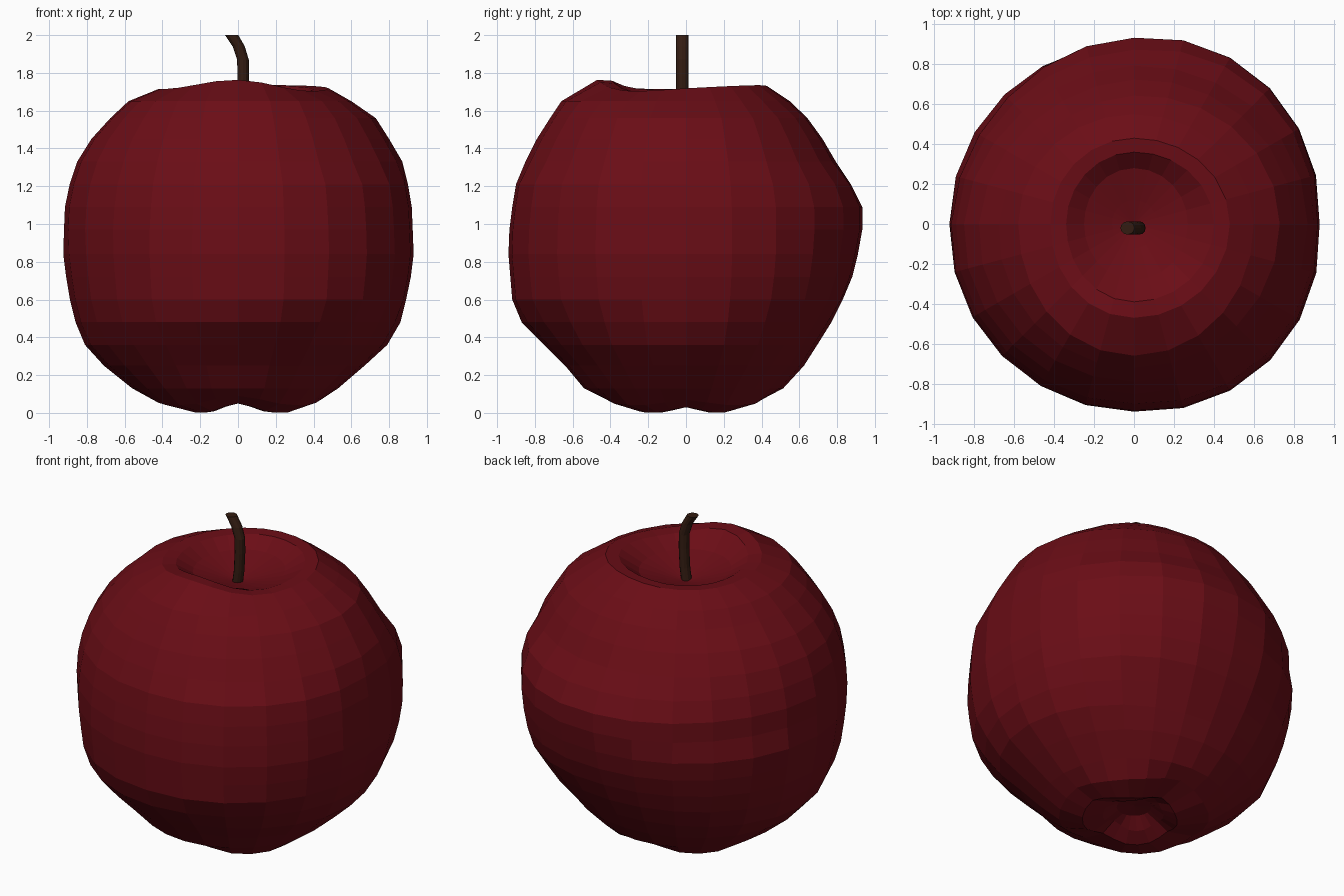
import bpy, bmesh
from math import cos, sin, pi, radians

if "Cube" in bpy.data.objects:
    bpy.data.objects.remove(bpy.data.objects["Cube"])


def material(name, color):
    m = bpy.data.materials.new(name)
    m.diffuse_color = color
    m.use_nodes = True
    m.node_tree.nodes["Principled BSDF"].inputs["Base Color"].default_value = m.diffuse_color
    return m


def loft(name, rings, mat, caps=None):
    """Skin a stack of equal point rings; caps are optional pole points."""
    bm = bmesh.new()
    rows = [[bm.verts.new(p) for p in ring] for ring in rings]
    n = len(rows[0])
    for a, b in zip(rows, rows[1:]):
        for i in range(n):
            j = (i + 1) % n
            bm.faces.new((a[i], a[j], b[j], b[i]))
    if caps:
        for row, pole in ((rows[0], caps[0]), (rows[-1], caps[1])):
            v = bm.verts.new(pole)
            for i in range(n):
                bm.faces.new((row[i], row[(i + 1) % n], v))
    else:
        bm.faces.new(rows[0])
        bm.faces.new(rows[-1])
    bmesh.ops.recalc_face_normals(bm, faces=bm.faces)
    me = bpy.data.meshes.new(name)
    bm.to_mesh(me)
    bm.free()
    me.materials.append(mat)
    ob = bpy.data.objects.new(name, me)
    bpy.context.collection.objects.link(ob)
    return ob


def lobe(a, degrees, power=2):
    """Smooth bump around one direction."""
    return max(0, cos(a - radians(degrees))) ** power


# Height, then radius towards right, back, left and front
profile = [
    (.10, .10, .10, .10, .10), (.05, .18, .17, .17, .18),
    (.01, .31, .25, .25, .28), (.05, .43, .42, .44, .44),
    (.13, .54, .52, .56, .54), (.25, .68, .63, .71, .64),
    (.36, .80, .70, .81, .75), (.48, .86, .77, .86, .87),
    (.60, .89, .83, .89, .92), (.72, .915, .88, .91, .93),
    (.84, .93, .91, .925, .94), (.97, .925, .94, .935, .935),
    (1.09, .92, .94, .93, .92), (1.21, .90, .88, .905, .90),
    (1.33, .87, .80, .865, .85), (1.45, .80, .73, .79, .79),
    (1.56, .73, .65, .69, .72), (1.65, .60, .55, .58, .66),
    (1.715, .48, .43, .42, .47), (1.71, .40, .36, .34, .39),
    (1.655, .27, .28, .25, .28), (1.61, .12, .12, .11, .12),
]

# Lopsided apple body: blend the four radii around each ring
SIDES = 24
rings = []
for k, (z, *radii) in enumerate(profile):
    ring = []
    for i in range(SIDES):
        a = 2 * pi * i / SIDES
        c, s = cos(a), sin(a)
        rx = radii[0] if c > 0 else radii[2]
        ry = radii[1] if s > 0 else radii[3]
        r = rx * c * c + ry * s * s
        # fuller right half, leaner back left and underside
        if c > 0 and .55 < z < 1.3:
            r += .03 * abs(sin(2 * a))
        if .9 < z < 1.6:
            r -= .04 * lobe(a, 140, 4)
        if .1 < z < .4 and k > 3:
            r -= .015 * lobe(a, 36)
        lift = 0
        # crown: raised at the front left, a little lower front right
        if k in (18, 19):
            lift = .05 * lobe(a, 270, 6) - .015 * lobe(a, 315, 6)
            lift += .02 * lobe(a, 60)
        # foot: soft notches between lobes
        if k in (1, 2, 3):
            lift = .05 * abs(s) ** 12 + .03 * abs(c) ** 20 - .01
        ring.append((r * c, r * s, max(0, z + lift)))
    rings.append(ring)
loft("apple_body", rings, material("apple_red", (.145, .004, .008, 1)),
     ((0, 0, .11), (0, 0, 1.58)))

# Bent stem
path = [(.005, 1.54, .03), (.022, 1.66, .03), (.028, 1.78, .03),
        (.026, 1.87, .031), (.004, 1.94, .032), (-.033, 2.0, .035)]
stem = [[(x + r * cos(2 * pi * i / 12), -.02 + .033 * sin(2 * pi * i / 12), z)
         for i in range(12)] for x, z, r in path]
loft("stem", stem, material("stem_brown", (.034, .012, .006, 1)))
